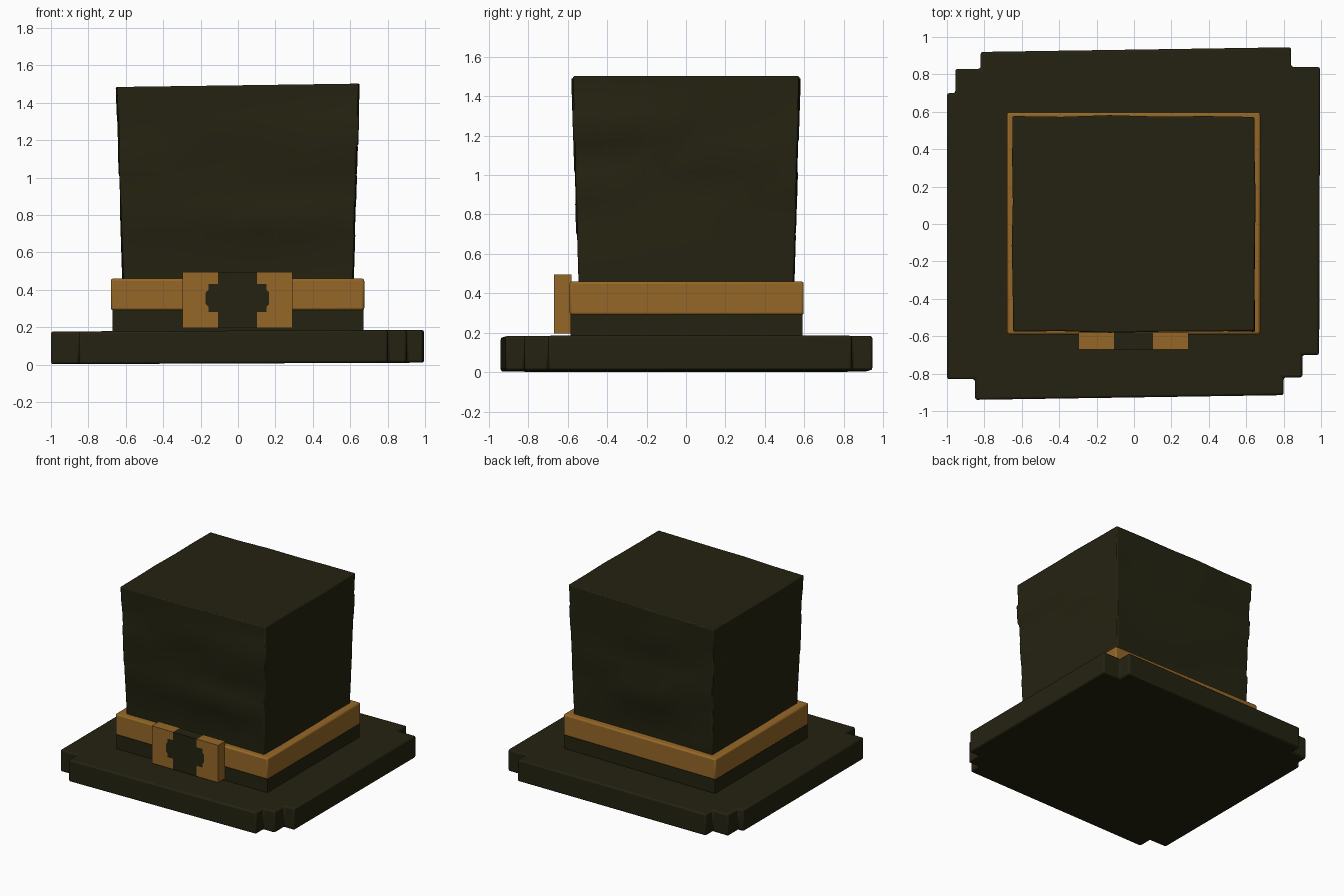
import bpy, bmesh, math, random

if "Cube" in bpy.data.objects:
    bpy.data.objects.remove(bpy.data.objects["Cube"])

random.seed(4)


def material(name, rgb):
    m = bpy.data.materials.new(name)
    m.diffuse_color = (*rgb, 1)
    m.use_nodes = True
    m.node_tree.nodes["Principled BSDF"].inputs["Base Color"].default_value = m.diffuse_color
    return m


FELT = material("dark olive felt", (0.0175, 0.0165, 0.0055))
TAN = material("tan leather", (0.30, 0.137, 0.02))


def finish(name, bm, mat, bevel=0.0):
    bmesh.ops.recalc_face_normals(bm, faces=bm.faces)
    me = bpy.data.meshes.new(name)
    bm.to_mesh(me)
    bm.free()
    me.materials.append(mat)
    ob = bpy.data.objects.new(name, me)
    bpy.context.collection.objects.link(ob)
    if bevel:
        mod = ob.modifiers.new("soft edges", 'BEVEL')
        mod.width, mod.segments = bevel, 2
        mod.limit_method, mod.angle_limit = 'ANGLE', math.radians(40)
    bpy.context.view_layer.objects.active = ob
    ob.select_set(True)
    bpy.ops.object.shade_smooth_by_angle(angle=math.radians(35))
    ob.select_set(False)
    return ob


def loft(name, rings, mat, bevel=0.0):
    """Skin a stack of closed rings and cap both ends."""
    bm = bmesh.new()
    vs = [[bm.verts.new(p) for p in r] for r in rings]
    n = len(vs[0])
    for a, b in zip(vs, vs[1:]):
        for i in range(n):
            j = (i + 1) % n
            bm.faces.new((a[i], a[j], b[j], b[i]))
    bm.faces.new(vs[0][::-1])
    bm.faces.new(vs[-1])
    return finish(name, bm, mat, bevel)


def rect(x0, x1, y0, y1, z):
    return [(x0, y0, z), (x1, y0, z), (x1, y1, z), (x0, y1, z)]


# Brim: square slab with uneven stepped corners
outline = [(-0.85, -0.94), (0.80, -0.915), (0.80, -0.82), (0.90, -0.82),
           (0.90, -0.70), (0.99, -0.70), (0.995, 0.84), (0.84, 0.84),
           (0.84, 0.945), (-0.82, 0.92), (-0.82, 0.83), (-0.955, 0.83),
           (-0.955, 0.70), (-1.0, 0.70), (-1.0, -0.83), (-0.85, -0.83)]
loft("brim", [[(x, y, z + 0.004 * x) for x, y in outline] for z in (0.006, 0.181)],
     FELT, 0.012)

# Crown foot and the leather band around it
loft("crown_foot", [rect(-0.67, 0.67, -0.585, 0.59, z) for z in (0.17, 0.31)], FELT)
loft("hat_band", [rect(-0.68, 0.675, -0.59, 0.597, 0.29),
                  rect(-0.68, 0.675, -0.59, 0.597, 0.46)], TAN, 0.012)

# Crown: flaring box of rough layered rows
SEG = 5
square = [(-1, -1), (1, -1), (1, 1), (-1, 1)]


def crown_ring(z, rough):
    f = (z - 0.45) / 1.04
    hx, hy = 0.616 + 0.034 * f, 0.547 + 0.031 * f
    pts = []
    for k in range(4):
        (ax, ay), (bx, by) = square[k], square[(k + 1) % 4]
        for s in range(SEG):
            t = s / SEG
            o = rough[k * SEG + s]
            x, y = ax + (bx - ax) * t, ay + (by - ay) * t
            zz = z + 0.009 * x if z > 1.4 else z
            pts.append((x * (hx + o), y * (hy + o), zz))
    return pts


rows = [0.44, 0.70, 0.86, 1.015, 1.17, 1.33, 1.493]
rings = []
for z0, z1 in zip(rows, rows[1:]):
    rough = [random.uniform(-0.006, 0.004) for _ in range(4 * SEG)]
    rings.append(crown_ring(z0 + 0.008, rough))
    rings.append(crown_ring(z1 - (0 if z1 == rows[-1] else 0.008), rough))
loft("crown", rings, FELT, 0.008)


# Buckle: two notched leather halves around a dark middle
def plate(name, profile, mat):
    loft(name, [[(x - 0.003, y, z) for x, z in profile] for y in (-0.67, -0.58)], mat)


LOW, HIGH = 0.195, 0.495
inner = [(0.105, LOW), (0.105, 0.28), (0.155, 0.28), (0.155, 0.31), (0.17, 0.325),
         (0.17, 0.385), (0.155, 0.40), (0.155, 0.43), (0.105, 0.43), (0.105, HIGH)]
for side, label in ((-1, "left"), (1, "right")):
    half = inner + [(0.295, HIGH), (0.295, LOW)]
    plate("buckle_" + label, [(side * x, z) for x, z in half], TAN)
plate("buckle_middle", inner + [(-x, z) for x, z in reversed(inner)], FELT)
